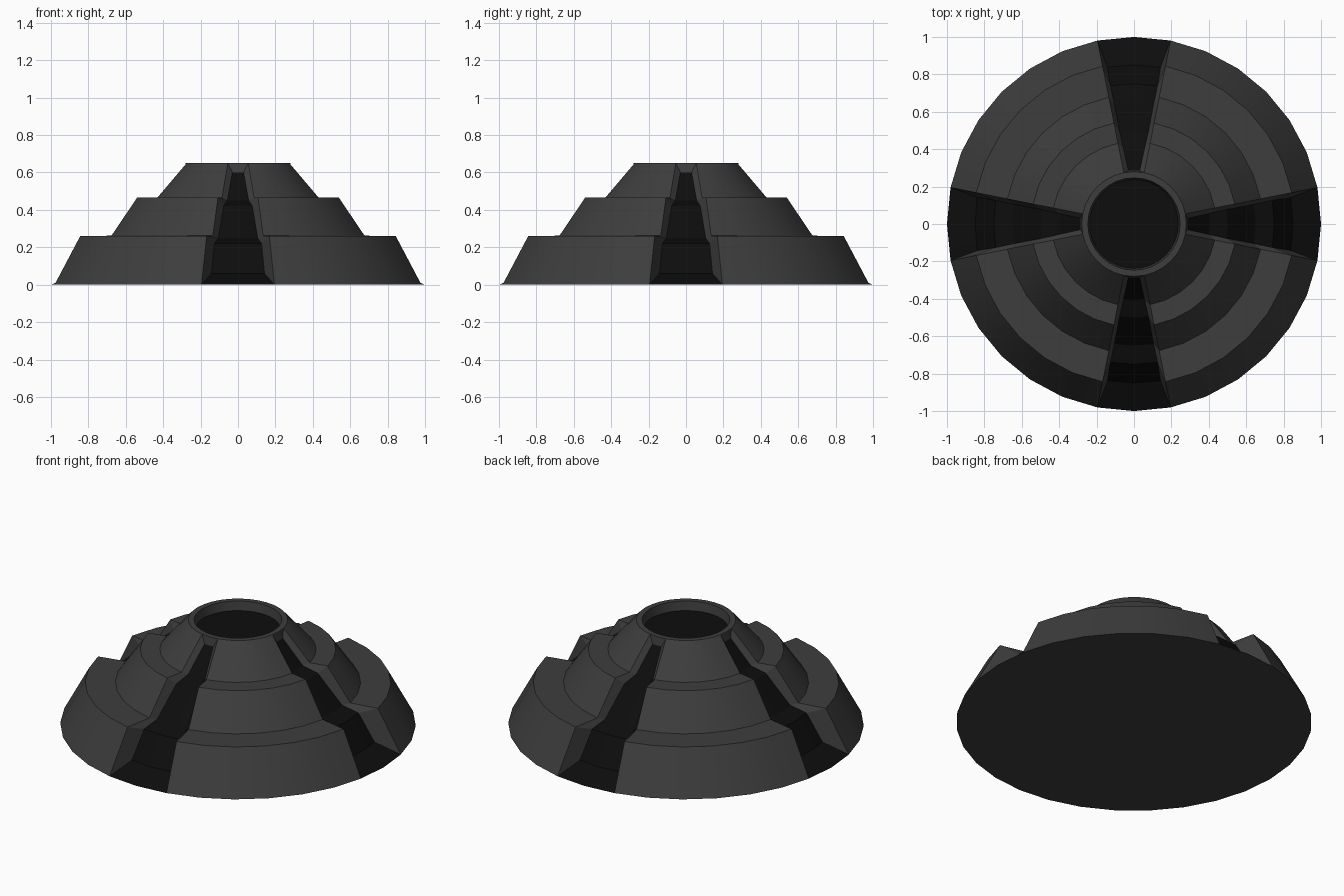
import bpy, bmesh, math
from mathutils import Matrix

if "Cube" in bpy.data.objects:
    bpy.data.objects.remove(bpy.data.objects["Cube"])

STEP = math.tau / 32


def material(name, v):
    m = bpy.data.materials.new(name)
    m.diffuse_color = (v, v, v, 1)
    m.use_nodes = True
    m.node_tree.nodes["Principled BSDF"].inputs["Base Color"].default_value = m.diffuse_color
    return m


grey = material("dark_grey", 0.047)
black = material("near_black", 0.004)

# stepped outer profile and recessed channel profile, matched row by row (radius, height)
OUTER = [(1, 0), (1, 0), (.86, .26), (.69, .262), (.55, .465), (.44, .465), (.28, .65), (.28, .65)]
FLOOR = [(1, 0), (.85, .06), (.75, .22), (.65, .25), (.5, .42), (.41, .45), (.287, .6), (.28, .65)]
HALF = [.195, .142, .126, .105, .077, .057, .03, .0546]   # channel half widths

bm = bmesh.new()


def polar(r, z, a):
    return (r * math.cos(a), r * math.sin(a), z)


def strip(col_a, col_b, mat):
    """Faces between two columns of points; mat(row) gives the colour slot."""
    va, vb = [bm.verts.new(p) for p in col_a], [bm.verts.new(p) for p in col_b]
    for i in range(len(va) - 1):
        f = bm.faces.new((va[i], vb[i], vb[i + 1], va[i + 1]))
        f.material_index = mat(i)


def outer_col(a):
    return [polar(r, z, a) for r, z in OUTER]


def floor_col(turn, side):
    pts = []
    for (r, z), w in zip(FLOOR, HALF):
        a = side * math.asin(min(w / r, math.sin(STEP)))
        pts.append(polar(r, z, turn + a))
    return pts


last = len(OUTER) - 2
for q in range(4):
    turn = q * math.pi / 2
    # stepped quarter body
    for j in range(1, 7):
        strip(outer_col(turn + j * STEP), outer_col(turn + (j + 1) * STEP), lambda i: 0)
    # channel walls and dark floor
    cols = [outer_col(turn - STEP), floor_col(turn, -1), floor_col(turn, 0),
            floor_col(turn, 1), outer_col(turn + STEP)]
    for k in range(4):
        is_floor = k in (1, 2)
        strip(cols[k], cols[k + 1], lambda i: 1 if is_floor and i < last else 0)

# rim and the inside of the top opening
RIM = [(.28, .65), (.247, .65), (.238, .595)]
for j in range(32):
    strip([polar(r, z, j * STEP) for r, z in RIM],
          [polar(r, z, (j + 1) * STEP) for r, z in RIM], lambda i: 0)

# dark disc in the opening, and the underside
disc = bm.faces.new([bm.verts.new(polar(.238, .595, j * STEP)) for j in range(32)])
disc.material_index = 1
bm.faces.new([bm.verts.new(polar(1, 0, -j * STEP)) for j in range(32)])

bmesh.ops.remove_doubles(bm, verts=bm.verts, dist=.0015)
bmesh.ops.dissolve_degenerate(bm, edges=bm.edges, dist=.0005)
bmesh.ops.recalc_face_normals(bm, faces=bm.faces)

mesh = bpy.data.meshes.new("stepped_dome")
bm.to_mesh(mesh)
bm.free()
mesh.materials.append(grey)
mesh.materials.append(black)
dome = bpy.data.objects.new("stepped_dome", mesh)
bpy.context.collection.objects.link(dome)
bpy.context.view_layer.objects.active = dome
dome.select_set(True)
bpy.ops.object.shade_smooth_by_angle(angle=math.radians(20))
